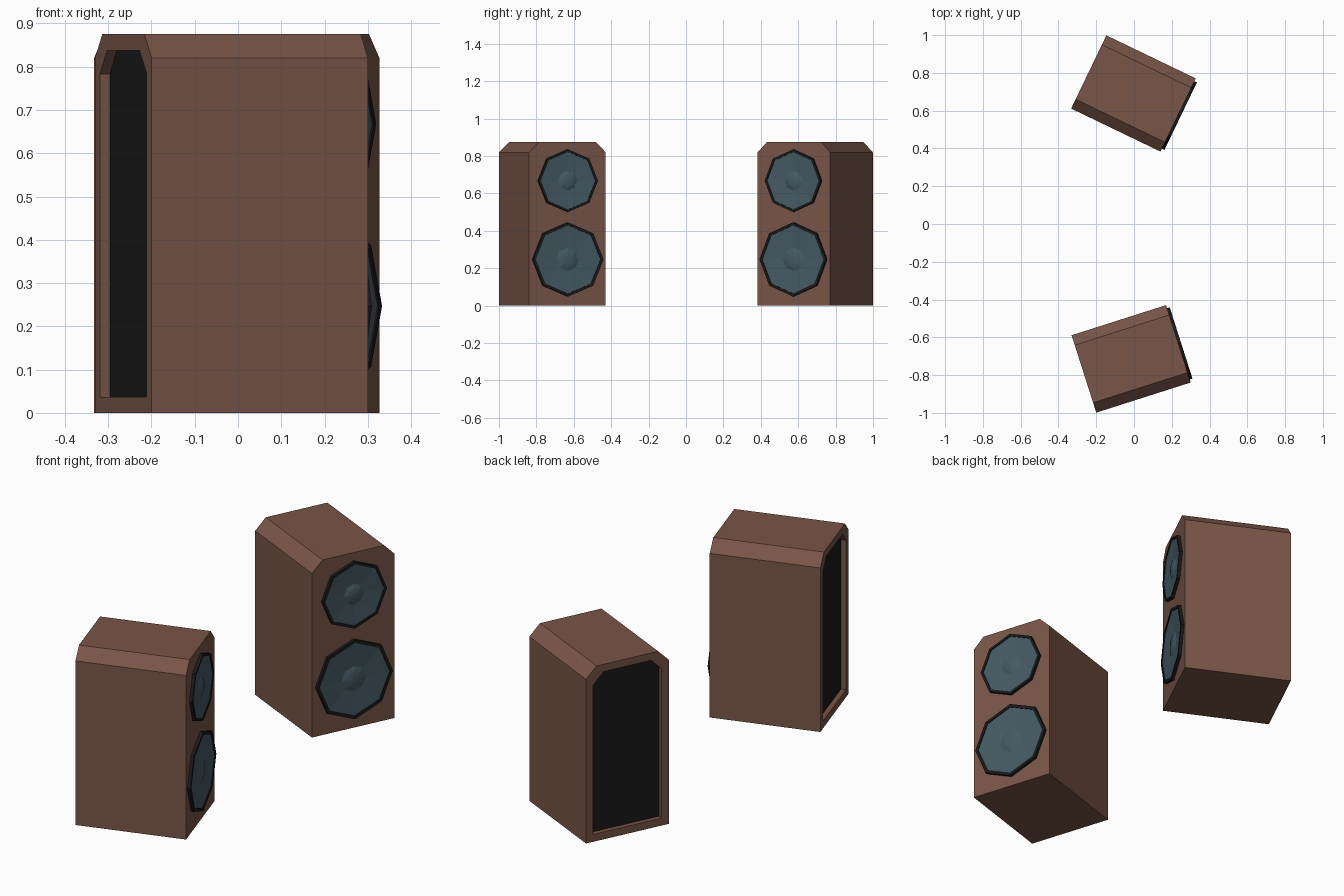
import bpy, bmesh
from math import sin, cos, pi, radians
from mathutils import Matrix

if "Cube" in bpy.data.objects:
    bpy.data.objects.remove(bpy.data.objects["Cube"])

DEPTH, WIDTH, HEIGHT, CHAMFER = 0.525, 0.43, 0.875, 0.055
BACK = -DEPTH / 2
FRONT = DEPTH / 2


def material(name, rgb):
    m = bpy.data.materials.new(name)
    m.diffuse_color = (*rgb, 1)
    m.use_nodes = True
    m.node_tree.nodes["Principled BSDF"].inputs["Base Color"].default_value = m.diffuse_color
    return m


wood = material("brown_wood", (0.19, 0.091, 0.065))
black = material("black", (0.01, 0.01, 0.01))
grey = material("cone_grey", (0.06, 0.102, 0.127))


def cabinet_ring(x, inset=0.0):
    """Cabinet cross-section with chamfered top corners."""
    w, b, t, c = WIDTH / 2 - inset, inset, HEIGHT - inset, CHAMFER
    return [(x, y, z) for y, z in
            [(-w, b), (w, b), (w, t - c), (w - c, t), (c - w, t), (-w, t - c)]]


def octagon(r, x, z):
    return [(FRONT + x, r * cos(i * pi / 4), z + r * sin(i * pi / 4)) for i in range(8)]


def loft(name, rings, mat, place, cap_start=False, cap_end=False):
    """Join successive rings with flat quads, closing the ends if asked."""
    bm = bmesh.new()
    loops = [[bm.verts.new(p) for p in ring] for ring in rings]
    n = len(loops[0])
    for a, b in zip(loops, loops[1:]):
        for i in range(n):
            j = (i + 1) % n
            bm.faces.new((a[i], a[j], b[j], b[i]))
    if cap_start:
        bm.faces.new(loops[0][::-1])
    if cap_end:
        bm.faces.new(loops[-1])
    # rings run along the front axis, so flip if they wind the wrong way
    bmesh.ops.recalc_face_normals(bm, faces=bm.faces)
    if not cap_start and sum(f.normal.x * f.calc_area() for f in bm.faces) < 0:
        bmesh.ops.reverse_faces(bm, faces=bm.faces)
    mesh = bpy.data.meshes.new(name)
    bm.to_mesh(mesh)
    bm.free()
    mesh.materials.append(mat)
    ob = bpy.data.objects.new(name, mesh)
    ob.matrix_world = place
    bpy.context.collection.objects.link(ob)


def driver(name, r, z, place):
    # raised octagonal frame
    loft(name + "_frame", [octagon(r, 0, z), octagon(r, 0.015, z),
                           octagon(r * 0.92, 0.015, z), octagon(r * 0.92, 0.002, z)],
         black, place)
    # shallow cone
    loft(name + "_cone", [octagon(r * 0.93, 0.011, z), octagon(r * 0.32, 0.004, z)],
         grey, place)
    # centre dust cap
    loft(name + "_dust_cap", [octagon(r * 0.32, 0.004, z), octagon(r * 0.2, 0.011, z),
                              octagon(r * 0.08, 0.014, z)], grey, place, cap_end=True)


def speaker(side, x, y, angle):
    place = Matrix.Translation((x, y, 0)) @ Matrix.Rotation(radians(angle), 4, 'Z')
    # cabinet with recessed back
    loft(side + "_cabinet", [cabinet_ring(FRONT), cabinet_ring(BACK),
                             cabinet_ring(BACK, 0.037), cabinet_ring(BACK + 0.027, 0.037)],
         wood, place, cap_start=True, cap_end=True)
    # black back panel
    loft(side + "_back_panel", [cabinet_ring(BACK + 0.0265, 0.037),
                                cabinet_ring(BACK + 0.024, 0.037)],
         black, place, cap_start=True, cap_end=True)
    driver(side + "_woofer", 0.198, 0.247, place)
    driver(side + "_midrange", 0.167, 0.668, place)


speaker("rear", -0.003, 0.691, -25.7)
speaker("near", -0.015, -0.714, 17.7)
